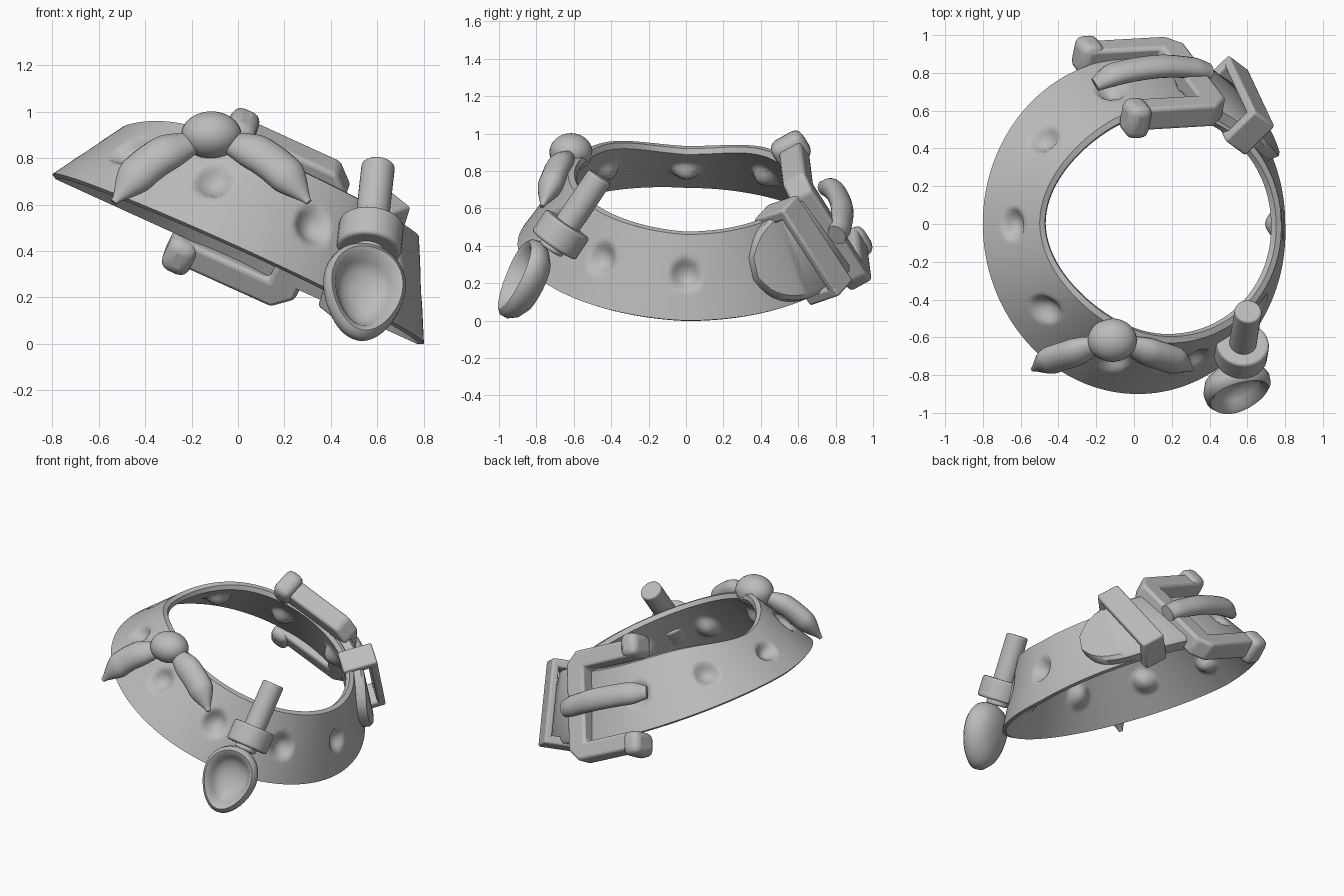
import bpy, bmesh, math
from math import sin, cos, pi, radians
from mathutils import Matrix, Vector

if "Cube" in bpy.data.objects:
    bpy.data.objects.remove(bpy.data.objects["Cube"])

grey = bpy.data.materials.new("grey")
grey.use_nodes = True
GREY = (0.5, 0.5, 0.5, 1)
grey.diffuse_color = GREY
grey.node_tree.nodes["Principled BSDF"].inputs["Base Color"].default_value = GREY

# Tilted frame of the conical band
TILT = Matrix.Translation((0, 0, 0.365)) @ Matrix.Rotation(radians(24.5), 4, 'Y')
SLOPE = radians(30)


def finish(name, bm, matrix=Matrix(), bevel=0, angle=40):
    bmesh.ops.recalc_face_normals(bm, faces=bm.faces)
    me = bpy.data.meshes.new(name)
    bm.to_mesh(me)
    bm.free()
    me.transform(matrix)
    me.materials.append(grey)
    ob = bpy.data.objects.new(name, me)
    bpy.context.collection.objects.link(ob)
    if bevel:
        mod = ob.modifiers.new("round", 'BEVEL')
        mod.width, mod.segments = bevel, 3
    bpy.ops.object.select_all(action='DESELECT')
    ob.select_set(True)
    bpy.context.view_layer.objects.active = ob
    bpy.ops.object.shade_smooth_by_angle(angle=radians(angle))
    return ob


def skin(bm, rings, closed=False):
    """Join rings of points into a tube of faces, capped when open."""
    loops = [[bm.verts.new(p) for p in ring] for ring in rings]
    pairs = list(zip(loops, loops[1:])) + ([(loops[-1], loops[0])] if closed else [])
    for a, b in pairs:
        for i in range(len(a)):
            j = (i + 1) % len(a)
            bm.faces.new((a[i], a[j], b[j], b[i]))
    if not closed:
        bm.faces.new(loops[0])
        bm.faces.new(loops[-1])


def surf(phi, s, off):
    """Point on the band at angle phi and height fraction s, pushed out by off."""
    low_side, high_side, front = max(0, cos(phi)), max(0, -cos(phi)), max(0, -sin(phi))
    low = 0.88 + 0.02 * front
    top = 0.63 + 0.06 * high_side ** 4 + 0.04 * low_side ** 2
    height = 0.41 - 0.1 * high_side ** 6
    r = low + (top - low) * s + off * cos(SLOPE)
    z = height * s + off * sin(SLOPE) + 0.05 * front
    return Vector((r * cos(phi), r * sin(phi), z))


def seat(phi, s, off, twist=0):
    """Frame on the band: x along it, y up the slope, z outward."""
    n = Vector((cos(phi) * cos(SLOPE), sin(phi) * cos(SLOPE), sin(SLOPE)))
    u = Vector((sin(phi), -cos(phi), 0))
    rot = Matrix((u, n.cross(u), n)).transposed().to_4x4()
    return TILT @ Matrix.Translation(surf(phi, s, off)) @ rot @ Matrix.Rotation(radians(twist), 4, 'Z')


# Band with a ring of ten dimples
def dent(phi, s):
    step = pi / 5
    d = phi - round(phi / step) * step
    dist = math.hypot(d * 0.76, (s - 0.53) * 0.45) / 0.085
    return 0.055 * (1 - dist ** 2) if dist < 1 else 0


rings, N = [], 20
for k in range(280):
    phi = 2 * pi * k / 280
    outer = [surf(phi, j / N, -dent(phi, j / N)) for j in range(N + 1)]
    inner = [surf(phi, j / N, -dent(phi, j / N) - 0.025 - 0.03 * j / N) for j in range(N, -1, -1)]
    rings.append(outer + [surf(phi, 1.04, -0.027)] + inner)
bm = bmesh.new()
skin(bm, rings, closed=True)
finish("band", bm, TILT, angle=50)

# Overlapping strap end with a rounded tip
rings = []
for k in range(25):
    t = k / 24
    phi = radians(74 - 47 * t)
    half = 0.52 * math.sqrt(max(0.06, 1 - max(0, (t - 0.5) / 0.5) ** 2.5))
    rings.append([surf(phi, 0.52 + half * a, o) for a, o in
                  ((-1, -0.01), (-1, 0.045), (-0.9, 0.065), (0.9, 0.065), (1, 0.045), (1, -0.01))])
bm = bmesh.new()
skin(bm, rings)
finish("strap_tip", bm, TILT)


def prism(name, outline, low, high, matrix, bevel):
    bm = bmesh.new()
    skin(bm, [[(x, y, z) for x, y in outline] for z in (low, high)])
    return finish(name, bm, matrix, bevel)


def box(name, x, y, z, size, matrix, bevel=0.015):
    bm = bmesh.new()
    bmesh.ops.create_cube(bm, size=1, matrix=Matrix.Translation((x, y, z)) @ Matrix.Diagonal((*size, 1)))
    return finish(name, bm, matrix, bevel)


# Rectangular keeper loop around the strap
loop = seat(radians(52), 0.52, 0.055, 14)
for side in (-1, 1):
    box("keeper_end", 0, side * 0.255, -0.01, (0.16, 0.06, 0.23), loop)
    box("keeper_bar", 0, 0, -0.01 + side * 0.09, (0.16, 0.56, 0.05), loop)

# Open buckle frame with knobs on both ends
frame = seat(radians(93), 0.54, 0) @ Matrix.Translation((0.06, 0, -0.01))
half = [(-0.27, 0.25), (-0.27, 0.37), (0.2, 0.37), (0.28, 0.29)]
back = [(0.14, 0.25)]
mirror = lambda pts: [(x, -y) for x, y in reversed(pts)]
prism("buckle_frame", half + mirror(half) + mirror(back) + back, -0.06, 0.075, frame, 0.02)
for side in (-1, 1):
    box("buckle_knob", -0.25, side * 0.33, 0, (0.13, 0.16, 0.19), frame, 0.045)


def sweep(name, path, radii, matrix=Matrix(), flat=1, out=Vector((0, 0, 1)), sides=20):
    """Round section of changing radius along a smoothed path."""
    pts, steps = [Vector(p) for p in path], 8
    rings = []
    for i in range(len(pts) - 1):
        p0, p1, p2, p3 = pts[max(i - 1, 0)], pts[i], pts[i + 1], pts[min(i + 2, len(pts) - 1)]
        m1, m2 = (p2 - p0) / 2, (p3 - p1) / 2
        for k in range(steps + (i == len(pts) - 2)):
            t = k / steps
            h = t * t * (3 - 2 * t)
            c = p1 * (1 - h) + p2 * h + m1 * t * (1 - t) ** 2 - m2 * t * t * (1 - t)
            r = radii[i] * (1 - h) + radii[i + 1] * h
            a = m1.lerp(m2, t).cross(out).normalized()
            b = a.cross(m1.lerp(m2, t)).normalized()
            rings.append([c + a * r * cos(q) + b * r * flat * sin(q)
                          for q in (2 * pi * n / sides for n in range(sides))])
    bm = bmesh.new()
    skin(bm, rings)
    return finish(name, bm, matrix, angle=60)


# Prong bridging the buckle
sweep("buckle_prong", [(0.3, 0, 0.06), (0.2, 0, 0.09), (0, 0, 0.11), (-0.24, 0, 0.08), (-0.35, 0, 0.02)],
      [0.06, 0.07, 0.075, 0.075, 0.045], frame, flat=0.75)

# Bow: knot and two drooping leaves
bm = bmesh.new()
bmesh.ops.create_uvsphere(bm, u_segments=32, v_segments=20, radius=1)
finish("bow_knot", bm, Matrix.Translation((-0.115, -0.615, 0.9)) @ Matrix.Diagonal((0.13, 0.115, 0.102, 1)))
for side, name in ((1, "left"), (-1, "right")):
    path = [(-0.115 + side * x, y, z) for x, y, z in
            ((0.07, -0.63, 0.87), (0.2, -0.68, 0.82), (0.32, -0.72, 0.73), (0.42, -0.77, 0.61))]
    sweep("bow_leaf_" + name, path, [0.05, 0.085, 0.085, 0.015], flat=0.8, out=Vector((0, -0.8, 0.6)))

# Pendant: rod, ring and hollow cup
top, ring = Vector((0.605, -0.46, 0.77)), Vector((0.57, -0.67, 0.46))
axis = (ring - top).normalized()


def cylinder(name, a, b, radius, bevel):
    bm = bmesh.new()
    bmesh.ops.create_cone(bm, cap_ends=True, segments=32, radius1=radius, radius2=radius, depth=(b - a).length)
    rot = (b - a).to_track_quat('Z', 'Y').to_matrix().to_4x4()
    finish(name, bm, Matrix.Translation((a + b) / 2) @ rot, bevel)


cylinder("pendant_rod", top, ring + axis * 0.1, 0.072, 0.012)
cylinder("pendant_ring", ring - axis * 0.07, ring + axis * 0.07, 0.14, 0.015)

profile = [(0.02, -0.1), (0.35, -0.095), (0.65, -0.08), (0.88, -0.045), (1, 0.005), (0.98, 0.045),
           (0.88, 0.065), (0.76, 0.05), (0.66, 0.01), (0.5, -0.025), (0.25, -0.04), (0.02, -0.045)]
bm = bmesh.new()
skin(bm, [[(0.178 * r * cos(q) * (1 + 0.18 * sin(q)), 0.225 * r * sin(q), z)
           for q in (2 * pi * n / 40 for n in range(40))] for r, z in profile])
up = Vector((0.05, 0.19, 0.41)).normalized()
n = Vector((0.28, -0.9, 0.42))
n = (n - up * n.dot(up)).normalized()
facing = Matrix((up.cross(n), up, n)).transposed().to_4x4()
finish("pendant_cup", bm, Matrix.Translation((0.537, -0.862, 0.215)) @ facing, angle=70)
